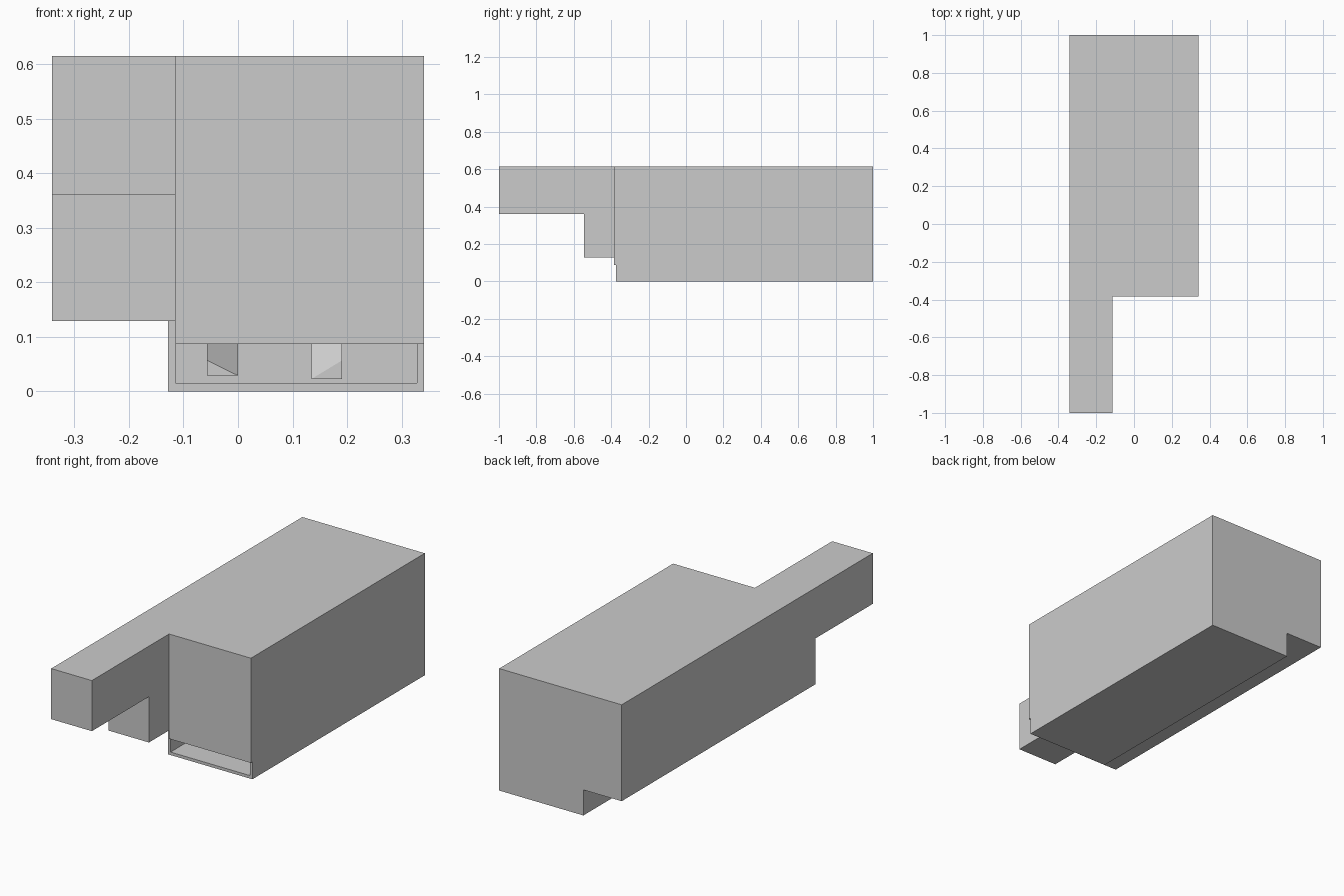
import bpy, bmesh
from mathutils import Vector

if "Cube" in bpy.data.objects:
    bpy.data.objects.remove(bpy.data.objects["Cube"])


def add_object(name, bm):
    bmesh.ops.recalc_face_normals(bm, faces=bm.faces)
    mesh = bpy.data.meshes.new(name)
    bm.to_mesh(mesh)
    bm.free()
    ob = bpy.data.objects.new(name, mesh)
    bpy.context.collection.objects.link(ob)
    return ob


def extrude(name, points, direction):
    """Extrude a planar outline into a solid."""
    bm = bmesh.new()
    face = bm.faces.new([bm.verts.new(p) for p in points])
    ext = bmesh.ops.extrude_face_region(bm, geom=[face], use_keep_orig=True)
    moved = [v for v in ext["geom"] if isinstance(v, bmesh.types.BMVert)]
    bmesh.ops.translate(bm, verts=moved, vec=Vector(direction))
    return add_object(name, bm)


def box(name, x0, x1, y0, y1, z0, z1):
    return extrude(name, [(x0, y0, z0), (x1, y0, z0), (x1, y0, z1), (x0, y0, z1)],
                   (0, y1 - y0, 0))


W, H = 0.3415, 0.615      # half width, height
SPLIT, STEP = -0.115, 0.129
FRONT, BASE_FRONT = -0.385, -0.373

# long body with the notch along its lower left edge
section = [(-W, STEP), (-0.128, STEP), (-0.128, 0), (W, 0), (W, H), (-W, H)]
body = extrude("main_body", [(x, BASE_FRONT, z) for x, z in section],
               (0, 1 - BASE_FRONT, 0))

# open slot in the front of the base
cutter = box("slot_cutter", SPLIT, 0.3285, -0.5, 0.985, 0.015, 0.087)
cutter.hide_render = True
cutter.hide_viewport = True
cut = body.modifiers.new("slot", "BOOLEAN")
cut.operation, cut.object, cut.solver = "DIFFERENCE", cutter, "EXACT"

# front panel overhanging the slot
box("front_panel", SPLIT, W, FRONT, BASE_FRONT, 0.087, H)

# stepped arm reaching forward on the left
arm = [(-1, 0.36), (-0.545, 0.36), (-0.545, STEP), (BASE_FRONT, STEP),
       (BASE_FRONT, H), (-1, H)]
extrude("stepped_arm", [(-W, y, z) for y, z in arm], (SPLIT + W, 0, 0))


# slanted blocks hanging from the slot ceiling
def slanted_block(name, x0, x1, z0, left_z, right_z, y, slope, back):
    top = 0.087
    pts = [(x0, y, left_z), (x1, y, right_z),
           (x0, y + slope * (top - left_z), top),
           (x1, y + slope * (top - right_z), top),
           (x0 if left_z > right_z else x1, y, z0)]
    pts += [(x, back, z) for x in (x0, x1) for z in (z0, top)]
    bm = bmesh.new()
    for p in pts:
        bm.verts.new(p)
    bmesh.ops.convex_hull(bm, input=bm.verts)
    return add_object(name, bm)


slanted_block("left_slot_block", -0.057, 0.0, 0.029, 0.057, 0.029, 0.2, 2.0, 0.4)
slanted_block("right_slot_block", 0.135, 0.191, 0.023, 0.023, 0.057, 0.2, 0.5, 0.4)
